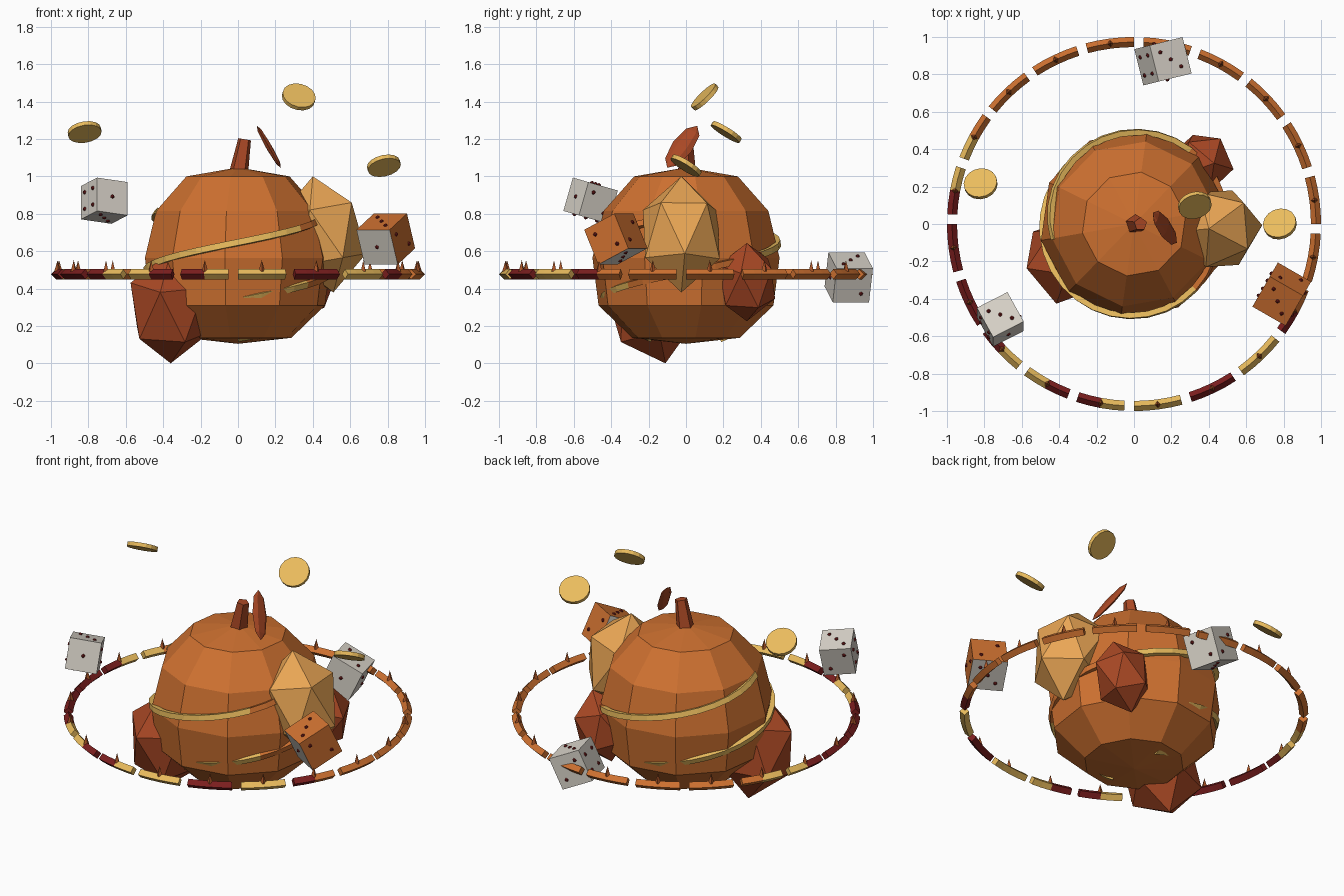
import bpy, bmesh, math
from math import radians, sin, cos, pi
from mathutils import Vector, Matrix

if "Cube" in bpy.data.objects:
    bpy.data.objects.remove(bpy.data.objects["Cube"])


def mat(name, rgb):
    m = bpy.data.materials.new(name)
    m.diffuse_color = (*rgb, 1)
    m.use_nodes = True
    m.node_tree.nodes["Principled BSDF"].inputs["Base Color"].default_value = m.diffuse_color
    return m


ORANGE = mat("orange", (0.62, 0.165, 0.03))
TAN = mat("tan", (0.82, 0.38, 0.09))
GOLD = mat("gold", (0.82, 0.50, 0.11))
RED = mat("rust_red", (0.40, 0.065, 0.018))
DARK = mat("dark_red", (0.20, 0.013, 0.013))
BROWN = mat("brown", (0.40, 0.09, 0.02))
BONE = mat("bone", (0.70, 0.66, 0.59))


def turn(deg, ax):
    return Matrix.Rotation(radians(deg), 4, ax)


def move(*loc):
    return Matrix.Translation(loc)


def finish(name, bm, *mats):
    bmesh.ops.recalc_face_normals(bm, faces=bm.faces)
    me = bpy.data.meshes.new(name)
    bm.to_mesh(me)
    bm.free()
    for m in mats:
        me.materials.append(m)
    ob = bpy.data.objects.new(name, me)
    bpy.context.collection.objects.link(ob)
    return ob


def sweep(bm, sections, mat_index):
    # Skin a list of closed cross-sections, cap both ends
    rings = [[bm.verts.new(p) for p in s] for s in sections]
    n = len(rings[0])
    for j in range(len(rings) - 1):
        for i in range(n):
            k = (i + 1) % n
            f = bm.faces.new((rings[j][i], rings[j][k], rings[j + 1][k], rings[j + 1][i]))
            f.material_index = mat_index(j)
    bm.faces.new(rings[0]).material_index = mat_index(0)
    bm.faces.new(rings[-1]).material_index = mat_index(len(rings) - 2)


# Round gourd body: ten-sided lathe
profile = ((0, 0.105), (0.29, 0.137), (0.472, 0.31), (0.505, 0.565),
           (0.445, 0.815), (0.28, 1.0), (0, 1.048))
bm = bmesh.new()
vs = [bm.verts.new((x, 0, z)) for x, z in profile]
es = [bm.edges.new(p) for p in zip(vs, vs[1:])]
bmesh.ops.spin(bm, geom=vs + es, cent=(0, 0, 0), axis=(0, 0, 1), angle=2 * pi, steps=10)
bmesh.ops.remove_doubles(bm, verts=bm.verts, dist=1e-4)
bm.transform(turn(10, 'Z'))
finish("body", bm, ORANGE)

# Stem, leaning slightly
bm = bmesh.new()
bmesh.ops.create_cone(bm, cap_ends=True, segments=5, radius1=0.055, radius2=0.036, depth=0.20,
                      matrix=move(0.018, 0, 1.10) @ turn(10, 'Y'))
finish("stem", bm, RED)

# Leaf: flattened, elongated low-poly blade
axis = Vector((-0.12, 0.15, 0.21)).normalized()
normal = Vector((0.87, 0, 0.5)).normalized()
rot = Matrix((normal, axis.cross(normal), axis)).transposed().to_4x4()
bm = bmesh.new()
bmesh.ops.create_uvsphere(bm, u_segments=6, v_segments=4, radius=1,
                          matrix=move(0.165, -0.02, 1.158) @ rot
                          @ Matrix.Diagonal((0.018, 0.058, 0.152, 1)))
finish("leaf", bm, RED)

# Crystal lumps growing from the body
crystals = (
    ("tan_crystal", TAN, (0.455, -0.025, 0.69), turn(-10, 'Y') @ turn(41, 'Z'), (0.235, 0.315)),
    ("front_crystal", RED, (-0.36, -0.19, 0.30), turn(15, 'X') @ turn(39, 'Z'), (0.24, 0.31)),
    ("back_crystal", RED, (0.36, 0.325, 0.435), turn(18, 'Y') @ turn(60, 'Z'), (0.17, 0.22)),
)
for name, m, loc, r, (w, h) in crystals:
    bm = bmesh.new()
    bmesh.ops.create_icosphere(bm, subdivisions=1, radius=1,
                               matrix=move(*loc) @ r @ Matrix.Diagonal((w, w, h, 1)))
    finish(name, bm, m)

# Two spiral bands climbing the body, half a turn apart
steps = 40
for name, start in (("spiral_band_a", -90), ("spiral_band_b", 90)):
    sections = []
    for i in range(steps + 1):
        t = -1 + 1.28 * i / steps
        a = radians(start + 360 * t)
        phi = radians(98.5 + 75 * t)
        out = Vector((sin(phi) * cos(a), sin(phi) * sin(a), -cos(phi)))
        up = Vector((cos(phi) * cos(a), cos(phi) * sin(a), sin(phi)))
        c = Vector((out.x * 0.497, out.y * 0.497, 0.575 + out.z * 0.48))
        sections.append([c + out * p + up * q for p, q in
                         ((-0.015, -0.017), (0.015, -0.017), (0.015, 0.017), (-0.015, 0.017))])
    bm = bmesh.new()
    sweep(bm, sections, lambda j: int(sections[j][0].x > 0.3))
    finish(name, bm, GOLD, ORANGE)

# Broken ring of 20 diamond-section bars; two colours per bar
codes = "GG DD GG DO OO OO OO OO OO OO OO OO OO OG GD DD DD DG GD DG".split()
order = "GDO"
R, r = 0.973, 0.027
bm = bmesh.new()
for k, code in enumerate(codes):
    secs = []
    for j in range(5):
        a = radians(-90 + 18 * k + 15 * j / 4)
        secs.append([Vector(((R + r * cos(t)) * cos(a), (R + r * cos(t)) * sin(a), 0.477 + r * sin(t)))
                     for t in [i * pi / 2 for i in range(4)]])
    sweep(bm, secs, lambda j: order.index(code[j // 2]))
finish("broken_ring", bm, GOLD, DARK, ORANGE)

# Small spikes on the ring
bm = bmesh.new()
for k in range(20):
    bmesh.ops.create_cone(bm, cap_ends=True, segments=4, radius1=0.018, radius2=0, depth=0.06,
                          matrix=turn(-82.5 + 18 * k, 'Z') @ move(R, 0, 0.522))
finish("ring_spikes", bm, BROWN)

# Dice with pips
spots = {
    1: [(0, 0)],
    2: [(-1, -1), (1, 1)],
    3: [(-1, -1), (0, 0), (1, 1)],
    4: [(-1, -1), (1, 1), (-1, 1), (1, -1)],
}
faces = (((0, -1, 0), 1), ((0, 1, 0), 2), ((0, 0, 1), 3), ((0, 0, -1), 3),
         ((1, 0, 0), 2), ((-1, 0, 0), 4))


def die(name, loc, rotation, size, painted=False):
    m = move(*loc) @ rotation
    bm = bmesh.new()
    bmesh.ops.create_cube(bm, size=size)
    for f in bm.faces:
        f.normal_update()
        if painted and max(f.normal) > 0.5:
            f.material_index = 1
    bm.transform(m)
    finish(name, bm, BONE, ORANGE)
    bm = bmesh.new()
    for d, n in faces:
        d = Vector(d)
        u = Vector((d.y, d.z, d.x))
        v = d.cross(u)
        for s, t in spots[n]:
            p = d * size / 2 + (u * s + v * t) * size * 0.25
            bmesh.ops.create_icosphere(bm, subdivisions=1, radius=0.012, matrix=m @ move(*p))
    finish(name + "_pips", bm, DARK)


die("left_die", (-0.715, -0.51, 0.87), turn(-16, 'X') @ turn(28, 'Z'), 0.185)
die("back_die", (0.155, 0.87, 0.46), turn(14, 'Z') @ turn(25, 'Y'), 0.20)
die("right_die", (0.79, -0.375, 0.665), turn(-30, 'Z') @ turn(25, 'X'), 0.205, True)

# Floating coins
coins = (
    ("left_coin", (-0.82, 0.215, 1.237), (-0.15, 0.52, 0.84)),
    ("top_coin", (0.325, 0.10, 1.425), (0.2, -0.68, 0.70)),
    ("right_coin", (0.78, 0.0, 1.057), (-0.2, 0.52, 0.83)),
)
for name, loc, n in coins:
    q = Vector((0, 0, 1)).rotation_difference(Vector(n))
    bm = bmesh.new()
    bmesh.ops.create_cone(bm, cap_ends=True, segments=16, radius1=0.09, radius2=0.09, depth=0.024,
                          matrix=Matrix.LocRotScale(Vector(loc), q, None))
    finish(name, bm, GOLD)
